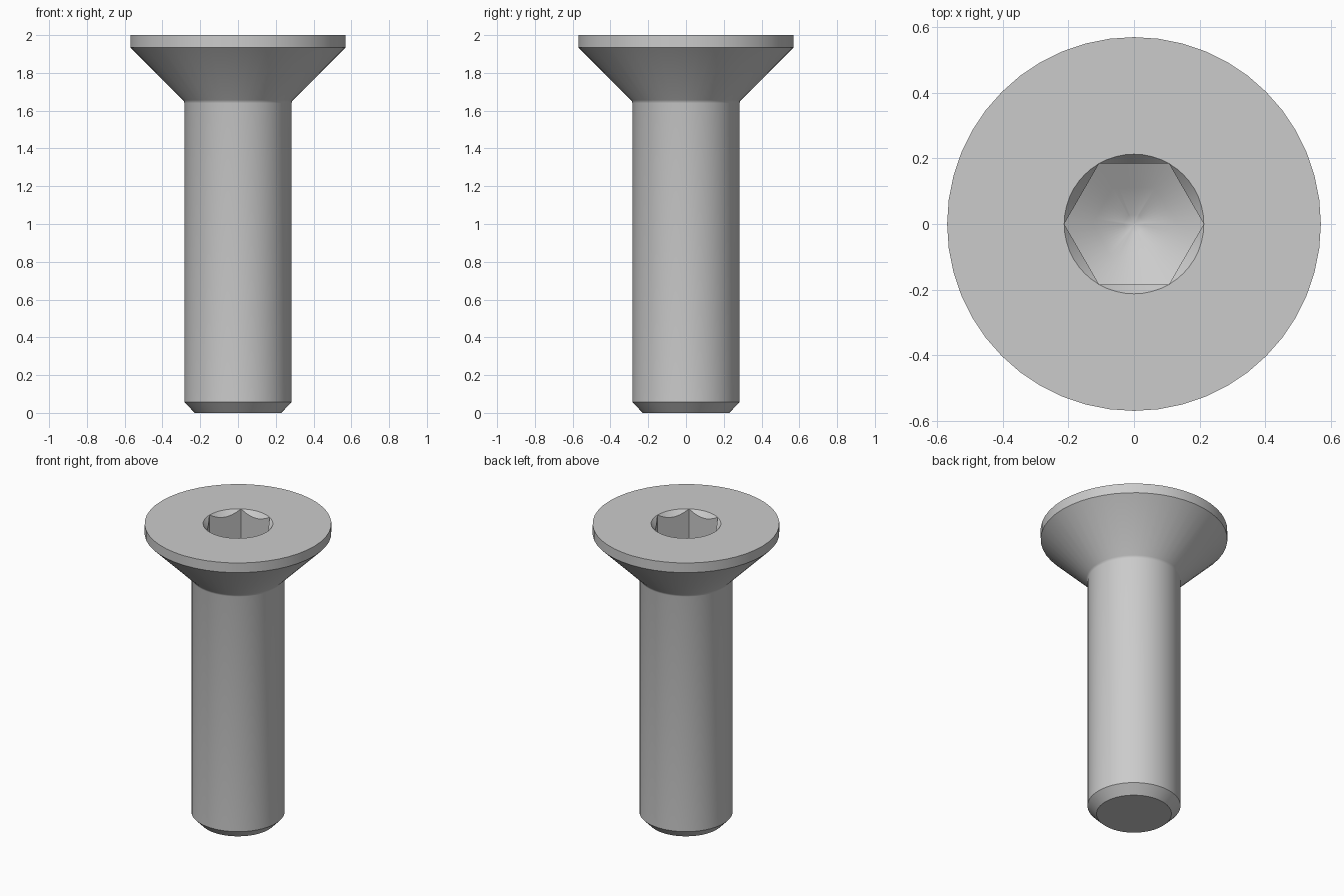
import bpy, bmesh, math

if "Cube" in bpy.data.objects:
    bpy.data.objects.remove(bpy.data.objects["Cube"], do_unlink=True)

SEGMENTS = 48
SHAFT, HEAD, SOCKET = 0.284, 0.57, 0.213
TOP, SOCKET_FLOOR = 2.0, 1.76
ENTRY_SLOPE, DRILL_SLOPE = 1.2, math.tan(math.radians(30))

steel = bpy.data.materials.new("steel grey")
steel.use_nodes = True
colour = (0.6, 0.6, 0.6, 1)
steel.diffuse_color = colour
steel.node_tree.nodes["Principled BSDF"].inputs["Base Color"].default_value = colour


def hex_radius(angle):
    """Distance from the axis to a hexagon with corners on the x axis."""
    sector = math.radians(60)
    return SOCKET * math.cos(sector / 2) / math.cos(angle % sector - sector / 2)


def circle(radius, z):
    return lambda angle: (radius, z)


def socket_edge(z, slope):
    """Curve where a cone meets the hexagonal walls."""
    def at(angle):
        r = hex_radius(angle)
        return r, z - (SOCKET - r) * slope
    return at


def drill_cone(share):
    """Ring on the conical socket floor."""
    def at(angle):
        r = hex_radius(angle) * share
        return r, SOCKET_FLOOR - (SOCKET - r) * DRILL_SLOPE
    return at


def turned_solid(name, rings, tip_z):
    """Joins rings from the bottom cap up and over to a closing tip."""
    bm = bmesh.new()
    angles = [2 * math.pi * i / SEGMENTS for i in range(SEGMENTS)]
    loops = []
    for ring in rings:
        loop = []
        for a in angles:
            r, z = ring(a)
            loop.append(bm.verts.new((r * math.cos(a), r * math.sin(a), z)))
        loops.append(loop)
    bm.faces.new(loops[0][::-1])
    for low, high in zip(loops, loops[1:]):
        for i in range(SEGMENTS):
            j = (i + 1) % SEGMENTS
            bm.faces.new((low[i], low[j], high[j], high[i]))
    tip = bm.verts.new((0, 0, tip_z))
    for i in range(SEGMENTS):
        bm.faces.new((loops[-1][i], loops[-1][(i + 1) % SEGMENTS], tip))
    bmesh.ops.remove_doubles(bm, verts=bm.verts, dist=1e-5)
    bmesh.ops.recalc_face_normals(bm, faces=bm.faces)
    mesh = bpy.data.meshes.new(name)
    bm.to_mesh(mesh)
    bm.free()
    obj = bpy.data.objects.new(name, mesh)
    bpy.context.collection.objects.link(obj)
    mesh.materials.append(steel)
    return obj


rings = [
    # chamfered end and shaft
    circle(0.229, 0), circle(SHAFT, 0.057), circle(SHAFT, 1.64),
    # small fillet into the countersunk head
    circle(SHAFT + 0.002, 1.648), circle(SHAFT + 0.007, 1.656),
    circle(HEAD, 1.935), circle(HEAD, TOP),
    # socket mouth, hexagonal walls and drilled floor
    circle(SOCKET, TOP), socket_edge(TOP, ENTRY_SLOPE),
    socket_edge(SOCKET_FLOOR, DRILL_SLOPE),
    drill_cone(0.6), drill_cone(0.15),
]
screw = turned_solid("countersunk_socket_screw", rings,
                     SOCKET_FLOOR - SOCKET * 0.9 * DRILL_SLOPE)

bpy.ops.object.select_all(action="DESELECT")
screw.select_set(True)
bpy.context.view_layer.objects.active = screw
bpy.ops.object.shade_smooth_by_angle(angle=math.radians(32))
